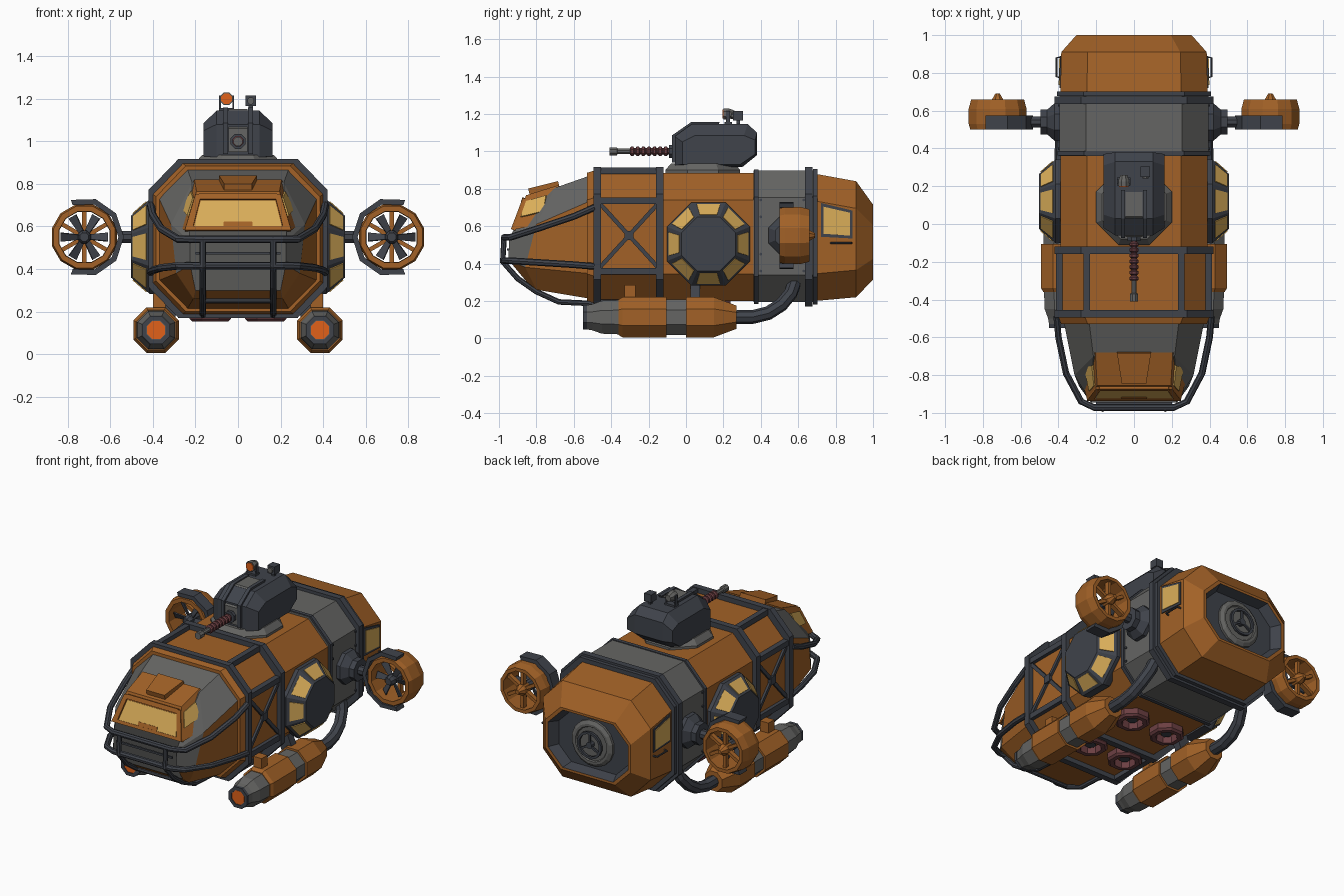
import bpy, bmesh, math
from mathutils import Vector as V

if "Cube" in bpy.data.objects:
    bpy.data.objects.remove(bpy.data.objects["Cube"])

COL = dict(orange=(.36, .12, .02), dark=(.05, .056, .07), grey=(.13, .13, .125),
           yellow=(.70, .42, .10), red=(.15, .05, .055), glow=(.75, .12, .01))
MAT = {}
for k, c in COL.items():
    MAT[k] = bpy.data.materials.new(k)
    MAT[k].diffuse_color = (*c, 1)

def mesh(name, verts, faces, col, mir=False):
    me = bpy.data.meshes.new(name)
    me.from_pydata([tuple(v) for v in verts], [], faces)
    bm = bmesh.new(); bm.from_mesh(me)
    bmesh.ops.recalc_face_normals(bm, faces=bm.faces)
    bm.to_mesh(me); bm.free()
    ob = bpy.data.objects.new(name, me)
    bpy.context.collection.objects.link(ob)
    me.materials.append(MAT[col])
    if mir:
        ob.modifiers.new("Mirror", 'MIRROR').use_mirror_merge = False
    return ob

def loft(name, rings, col, mir=False, caps=(1, 1), closed=False):
    n, m = len(rings[0]), len(rings)
    faces = [(i*n+j, i*n+(j+1) % n, (i+1) % m*n+(j+1) % n, (i+1) % m*n+j)
             for i in range(m if closed else m-1) for j in range(n)]
    if not closed:
        if caps[0]: faces.append(tuple(range(n)))
        if caps[1]: faces.append(tuple(range((m-1)*n, m*n)))
    return mesh(name, [p for r in rings for p in r], faces, col, mir)

def sym(half):  # right-hand points, top to bottom, completed on the left
    return half + [(-x, y, z) for x, y, z in reversed(half)]

def octo(y, w, z0, z1, cx=.14, cz=.145):
    return sym([(w-cx, y, z1), (w, y, z1-cz), (w, y, z0+cz), (w-cx, y, z0)])

def lathe(name, prof, n, axis, c, col, mir=False, closed=False):
    rings = []
    for r, t in prof:
        r /= math.cos(math.pi/n)
        ring = []
        for k in range(n):
            a = (k+.5)*2*math.pi/n
            u, v = r*math.cos(a), r*math.sin(a)
            p = {'x': (t, u, v), 'y': (u, t, v), 'z': (u, v, t)}[axis]
            ring.append(V(c)+V(p))
        rings.append(ring)
    return loft(name, rings, col, mir, closed=closed)

def bar(name, p, q, w, h, col, mir=False, up=(0, 0, 1), w2=None):
    p, q = V(p), V(q)
    d = (q-p).normalized()
    s = d.cross(V(up)).normalized()
    u = s.cross(d)
    return loft(name, [[o+s*a*k/2+u*b*h/2 for a, b in ((1, 1), (-1, 1), (-1, -1), (1, -1))]
                       for o, k in ((p, w), (q, w2 or w))], col, mir)

def panel(name, a, b, c, d, uv, t, col, mir=False):  # slab on part of quad a-b-c-d
    a, b, c, d = map(V, (a, b, c, d))
    n = (c-a).cross(d-b).normalized()*t
    u0, u1, v0, v1 = uv
    pts = [a.lerp(b, u).lerp(d.lerp(c, u), v) for u, v in ((u0, v0), (u1, v0), (u1, v1), (u0, v1))]
    return loft(name, [[p-n for p in pts], [p+n for p in pts]], col, mir)

def tube(name, pts, r, col, mir=False):
    pts = [V(p) for p in pts]
    rings, u = [], None
    for i, p in enumerate(pts):
        d = (pts[min(i+1, len(pts)-1)]-pts[max(i-1, 0)]).normalized()
        if u is None:
            u = d.orthogonal()
        u = (u-d*u.dot(d)).normalized()
        s = d.cross(u)
        rings.append([p+(u*math.cos(a)+s*math.sin(a))*r for a in [k*math.pi/4 for k in range(8)]])
    return loft(name, rings, col, mir)

# Hull sections
loft("main_hull", [octo(-.5, .39, .2, .885), octo(.37, .39, .2, .885)], 'orange')
loft("service_section", [octo(.36, .395, .195, .897), octo(.70, .395, .195, .897)], 'grey')
loft("rear_hull", [octo(.69, .39, .2, .88), octo(.91, .385, .22, .84), octo(1, .305, .315, .715, .11, .11),
                   octo(1, .285, .33, .70, .105, .105)], 'orange', caps=(1, 0))
loft("rear_recess", [octo(1, .285, .33, .70, .105, .105), octo(.94, .25, .35, .68, .09, .09)], 'dark', caps=(0, 1))
loft("front_flange", [octo(-.53, .385, .2, .885), octo(-.48, .405, .185, .9)], 'orange')
for i, (y, e) in enumerate(((-.475, .0), (-.14, 0), (.655, 0), (.69, -.012), (.375, -.015))):
    h = .02 if e == 0 else .012
    loft("hull_frame_%d" % i, [octo(y-h, .42+e, .17-e, .917+e), octo(y+h, .42+e, .17-e, .917+e)], 'dark')

# Cage bars and side cross braces
for x, z in ((.25, .895), (.395, .735), (.395, .36), (.25, .19)):
    bar("cage_bar", (x, -.475, z), (x, -.14, z), .035, .035, 'dark', True)
for a, b in ((.38, .72), (.72, .38)):
    bar("cross_brace", (.393, -.46, a), (.393, -.15, b), .022, .022, 'dark', True)
bar("brace_plate", (.395, -.33, .55), (.395, -.28, .55), .03, .05, 'dark', True)
for y in (.40, .63):
    for z in (.36, .45, .65, .74):
        lathe("rivet", [(.007, .39), (.007, .402)], 6, 'x', (0, y, z), 'dark', True)

# Nose: grey upper and chin, orange lower sides
nose = loft("nose", [
    sym([(.24, -.5, .875), (.375, -.5, .74), (.375, -.5, .345), (.24, -.5, .21)]),
    sym([(.215, -.70, .805), (.315, -.80, .61), (.29, -.86, .38), (.21, -.80, .26)]),
    sym([(.23, -.92, .585), (.225, -.945, .53), (.225, -.95, .42), (.20, -.85, .30)])], 'grey')
nose.data.materials.append(MAT['orange'])
for f in (1, 2, 3, 4, 5, 10, 11, 12):
    nose.data.polygons[f].material_index = 1
bar("nose_crease", (-.2, -.952, .475), (.2, -.952, .475), .012, .012, 'dark')

# Cockpit canopy with windows
tb, tf, bb, bf = (.205, -.68, .82), (.195, -.855, .765), (.31, -.69, .63), (.25, -.925, .58)
fl = lambda p: (-p[0], p[1], p[2])
loft("canopy", [[tb, tf, bf, bb], [fl(p) for p in (tb, tf, bf, bb)]], 'orange')
panel("windscreen", fl(tf), tf, bf, fl(bf), (.08, .92, .25, .9), .006, 'yellow')
panel("windscreen_brow", fl(tf), tf, bf, fl(bf), (.04, .96, .08, .22), .014, 'orange')
panel("windscreen_sill", fl(tf), tf, bf, fl(bf), (.04, .96, .9, 1), .012, 'orange')
panel("windscreen_notch", fl(tf), tf, bf, fl(bf), (.36, .64, .78, .92), .01, 'orange')
for u0, u1 in ((.0, .07), (.93, 1)):
    panel("windscreen_post", fl(tf), tf, bf, fl(bf), (u0, u1, .1, 1), .012, 'orange')
panel("canopy_side_window", tb, tf, bf, bb, (.35, .92, .2, .65), .006, 'yellow', True)
panel("canopy_roof_hatch", (-.09, -.68, .825), (.09, -.68, .825), (.065, -.84, .785), (-.065, -.84, .785),
      (0, 1, 0, 1), .016, 'orange')

# Bumper rails
for n, z0, z1 in (("upper_rail", .70, .54), ("lower_rail", .385, .415)):
    h = [(.41, -.49, z0), (.40, -.60, z0+(z1-z0)*.3), (.36, -.79, z0+(z1-z0)*.7), (.28, -.94, z1), (.21, -.972, z1)]
    tube(n, h + [fl(p) for p in reversed(h)], .018, 'dark')
tube("bumper_post", [(.165, -.972, .55), (.165, -.98, .41), (.165, -.90, .32), (.165, -.80, .25),
                     (.165, -.68, .195), (.165, -.47, .185)], .015, 'dark', True)
tube("bumper_cross_tube", [(-.165, -.80, .25), (.165, -.80, .25)], .012, 'dark')

# Octagonal side blisters
R0, R1, X0, X1 = .222, .145, .415, .503
lathe("side_blister", [(.215, .36), (R0, .40), (R0, X0), (R1, X1)], 8, 'x', (0, .12, .505), 'dark', True)
for k in range(8):
    P = lambda R, x, j: (x, .12+R/math.cos(math.pi/8)*math.cos((j+.5)*math.pi/4),
                         .505+R/math.cos(math.pi/8)*math.sin((j+.5)*math.pi/4))
    panel("blister_window", P(R0, X0, k), P(R0, X0, k+1), P(R1, X1, k+1), P(R1, X1, k),
          (.14, .86, .16, .88), .005, 'yellow', True)

# Rear side windows, handles, hatch with wheel
q = [(.389, .73, .71), (.386, .88, .675), (.386, .88, .545), (.389, .73, .555)]
panel("rear_window_frame", *q, (-.06, 1.06, -.08, 1.08), .006, 'dark', True)
panel("rear_window", *q, (.03, .97, .03, .97), .01, 'yellow', True)
tube("rear_handle", [(.385, .775, .51), (.41, .78, .51), (.41, .88, .51), (.38, .885, .51)], .006, 'dark', True)
lathe("rear_hatch", [(.145, .93), (.145, .955), (.125, .968), (.11, .968), (.105, .96)], 16, 'y', (0, 0, .515), 'grey')
lathe("hatch_wheel", [(.085, .975), (.085, .99), (.07, .99), (.07, .975)], 16, 'y', (0, 0, .515), 'dark', closed=True)
lathe("hatch_hub", [(.02, .95), (.02, .99)], 8, 'y', (0, 0, .515), 'dark')
for k in range(3):
    a = math.pi/2+k*2*math.pi/3
    bar("hatch_spoke", (0, .982, .515), (.078*math.cos(a), .982, .515+.078*math.sin(a)), .012, .012, 'dark', up=(0, 1, 0))

# Lower thruster pods
c = (.385, 0, .113)
lathe("pod_nozzle", [(.062, -.545), (.07, -.50), (.088, -.45), (.092, -.34)], 8, 'y', c, 'grey', True)
lathe("pod_nozzle_rim", [(.066, -.55), (.066, -.53), (.045, -.53), (.045, -.55)], 8, 'y', c, 'dark', True, True)
lathe("pod_glow", [(.043, -.548), (.043, -.53)], 8, 'y', c, 'glow', True)
lathe("pod_front", [(.095, -.36), (.107, -.34), (.107, -.105)], 8, 'y', c, 'orange', True)
lathe("pod_band", [(.094, -.11), (.094, .01)], 8, 'y', c, 'grey', True)
lathe("pod_rear", [(.107, 0), (.107, .15), (.062, .27)], 8, 'y', c, 'orange', True)
bar("pod_mount", (.37, -.30, .2), (.37, -.30, .285), .06, .06, 'orange', True, up=(0, 1, 0))
bar("pod_strut", (.34, .05, .17), (.30, .05, .27), .08, .05, 'dark', True, up=(0, 1, 0))
tube("pod_pipe", [(.385, .25, .113), (.385, .36, .115), (.38, .44, .135), (.37, .51, .18), (.35, .56, .24),
                  (.33, .58, .30)], .037, 'dark', True)

# Lift rings under the belly
for y in (.14, -.24):
    lathe("lift_ring", [(.097, .21), (.097, .165), (.085, .153), (.06, .153), (.055, .21)], 8, 'z', (.13, y, 0),
          'red', True, True)
    lathe("lift_core", [(.03, .21), (.03, .175)], 8, 'z', (.13, y, 0), 'dark', True)

# Side propellers: duct, hub, blades, bracket, arm
px, pz = .722, .55
c = (px, 0, pz)
lathe("propeller_duct", [(.145, .50), (.153, .53), (.153, .61), (.14, .66), (.118, .66), (.12, .50)], 12, 'y', c,
      'orange', True, True)
lathe("propeller_hub", [(.02, .50), (.03, .52), (.03, .60)], 8, 'y', c, 'dark', True)
lathe("propeller_spinner", [(.032, .60), (.032, .655), (.012, .69)], 8, 'y', c, 'orange', True)
for k in range(6):
    a = k*math.pi/3
    d = V((math.cos(a), 0, math.sin(a)))
    t = V((-math.sin(a), 0, math.cos(a)))
    bar("propeller_blade", V(c)+V((0, .545, 0))+d*.02, V(c)+V((0, .545, 0))+d*.112, .025, .008, 'dark', True,
        up=V((0, 1, 0))+t*.5, w2=.045)
    a += math.pi/6
    d = V((math.cos(a), 0, math.sin(a)))
    bar("propeller_stator", V(c)+V((0, .625, 0))+d*.02, V(c)+V((0, .625, 0))+d*.125, .02, .03, 'orange', True, up=(0, 1, 0))
arc = []
for k in range(7):
    a = math.radians(70+k*220/6)
    arc.append([(px+r*math.cos(a), y, pz+r*math.sin(a)) for r, y in ((.16, .5), (.186, .5), (.186, .575), (.16, .575))])
loft("propeller_bracket", arc, 'dark', True)
lathe("arm_base", [(.10, .38), (.10, .42), (.065, .46), (.065, .495)], 8, 'x', (0, .54, .55), 'dark', True)
lathe("arm_shaft", [(.028, .48), (.028, .56)], 8, 'x', (0, .54, .55), 'dark', True)

# Turret
lathe("turret_base", [(.2, .87), (.2, .90), (.17, .935)], 8, 'z', (0, .09, 0), 'grey')
inner = [(-.06, .925), (-.06, 1.08), (.03, 1.145), (.33, 1.145), (.38, 1.10), (.38, .98), (.30, .915)]
outer = [(-.02, .93), (-.02, 1.05), (.05, 1.085), (.31, 1.085), (.37, 1.06), (.37, .985), (.29, .93)]
loft("turret_body", [[(x, y, z) for y, z in p] for x, p in ((-.162, outer), (-.1, inner), (.1, inner), (.162, outer))], 'dark')
loft("gun_mantlet", [[(x, y, z) for y, z in ((-.07, .95), (-.07, 1.06), (.04, 1.152), (.17, 1.152), (.1, .95))]
                     for x in (-.045, .045)], 'grey')
for s in (-1, 1):
    loft("mantlet_rail", [[(x, y, z) for y, z in ((-.075, .94), (-.075, 1.085), (.03, 1.158), (.18, 1.158), (.1, .94))]
                          for x in (s*.047, s*.07)], 'dark')
lathe("gun_collar", [(.035, -.09), (.035, -.05)], 8, 'y', (0, 0, 1), 'dark')
ribs = [(r, -.30+i*.03+o) for i in range(8) for r, o in ((.017, 0), (.025, .006), (.025, .018), (.017, .024))]
lathe("gun_barrel", ribs, 8, 'y', (0, 0, 1), 'red')
lathe("gun_muzzle", [(.021, -.41), (.021, -.37), (.014, -.365), (.014, -.28)], 8, 'y', (0, 0, 1), 'grey')

# Turret searchlight, camera and roof cap
lathe("searchlight", [(.03, .20), (.03, .225), (.018, .26)], 8, 'y', (-.054, 0, 1.2), 'grey')
lathe("searchlight_lens", [(.025, .195), (.025, .21)], 8, 'y', (-.054, 0, 1.2), 'glow')
for x in (-.085, -.023):
    bar("searchlight_fork", (x, .225, 1.15), (x, .225, 1.215), .008, .02, 'dark', up=(0, 1, 0))
bar("searchlight_foot", (-.09, .225, 1.15), (-.018, .225, 1.15), .04, .014, 'dark')
bar("camera_stand", (.06, .28, 1.13), (.06, .28, 1.18), .02, .02, 'dark', up=(0, 1, 0))
bar("camera_body", (.06, .25, 1.19), (.06, .305, 1.19), .05, .05, 'dark')
lathe("camera_lens", [(.016, .24), (.016, .26)], 8, 'y', (.06, 0, 1.19), 'grey')

for m in bpy.data.materials:
    if m.users and not m.is_grease_pencil:
        m.use_nodes = True
        m.node_tree.nodes["Principled BSDF"].inputs["Base Color"].default_value = m.diffuse_color
